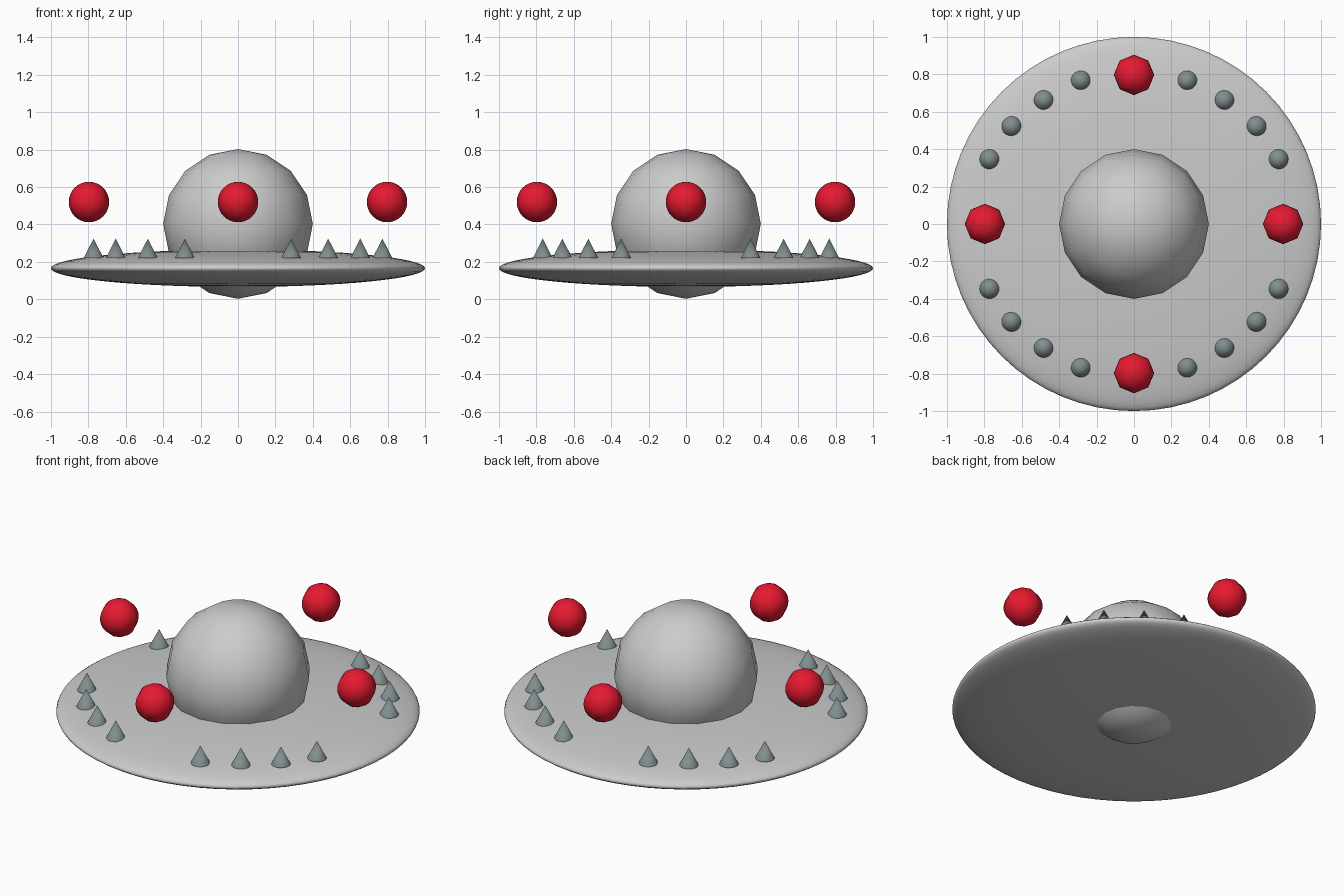
import bpy
from math import radians

if "Cube" in bpy.data.objects:
    bpy.data.objects.remove(bpy.data.objects["Cube"])


def material(name, color):
    m = bpy.data.materials.new(name)
    m.diffuse_color = color
    m.use_nodes = True
    m.node_tree.nodes["Principled BSDF"].inputs["Base Color"].default_value = m.diffuse_color
    return m


def finish(name, angle, mat=None):
    ob = bpy.context.object
    ob.name = name
    bpy.ops.object.transform_apply(location=False, rotation=True, scale=True)
    bpy.ops.object.shade_smooth_by_angle(angle=radians(angle))
    if mat:
        ob.data.materials.append(mat)
    return ob


def ball(name, loc, radius, segments, rings, squash=1.0, mat=None):
    bpy.ops.mesh.primitive_uv_sphere_add(segments=segments, ring_count=rings,
                                         radius=radius, location=loc)
    bpy.context.object.scale = (1, 1, squash)
    return finish(name, 60, mat)


red = material("red", (0.8, 0.01, 0.03, 1))
steel = material("steel", (0.22, 0.27, 0.27, 1))

# Flattened saucer disc and the low-poly cabin sphere pushed through it
ball("saucer_disc", (0, 0, 0.166), 1.0, 64, 32, squash=0.1)
ball("cabin_dome", (0, 0, 0.403), 0.4, 16, 8)

# Four hovering red lights
for i, (x, y) in enumerate([(1, 0), (0, 1), (-1, 0), (0, -1)]):
    ball(f"light_{i + 1}", (x * 0.797, y * 0.797, 0.52), 0.108, 8, 16, mat=red)

# Upright spikes: four per quadrant, mirrored in x and y
spots = [(0.284, 0.766), (0.482, 0.661), (0.654, 0.522), (0.772, 0.346)]
count = 0
for sx in (1, -1):
    for sy in (1, -1):
        for x, y in spots:
            count += 1
            bpy.ops.mesh.primitive_cone_add(vertices=32, radius1=0.053, depth=0.105,
                                            location=(sx * x, sy * y, 0.272))
            finish(f"spike_{count}", 40, steel)
